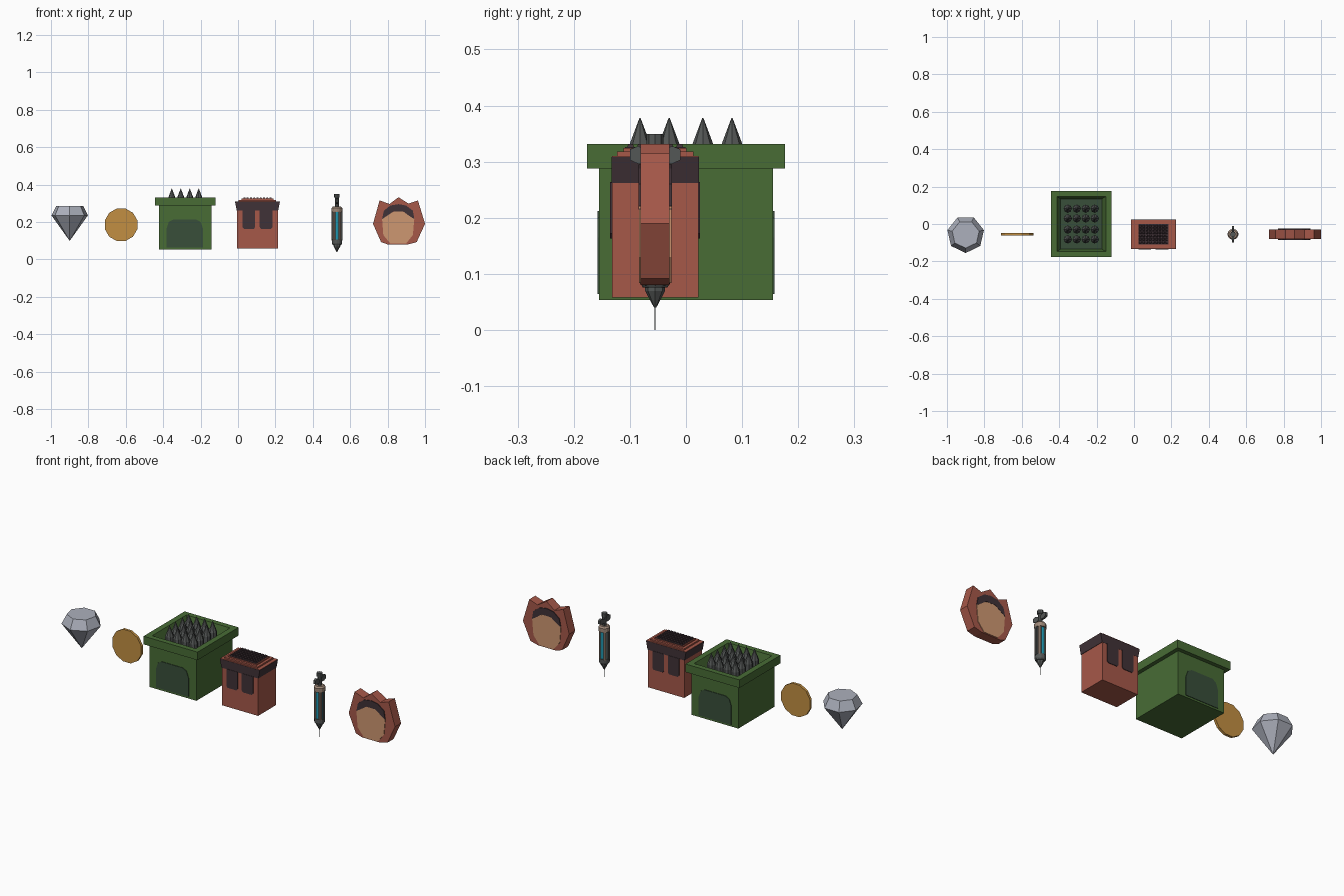
import bpy, bmesh, math

if "Cube" in bpy.data.objects:
    bpy.data.objects.remove(bpy.data.objects["Cube"])

def material(name, r, g, b):
    m = bpy.data.materials.new(name)
    lin = [(c / 255 / 12.92 if c < 11 else ((c / 255 + 0.055) / 1.055) ** 2.4) for c in (r, g, b)]
    m.diffuse_color = (*lin, 1)
    m.use_nodes = True
    m.node_tree.nodes["Principled BSDF"].inputs["Base Color"].default_value = m.diffuse_color
    return m

SILVER = material("silver", 172, 176, 188)
GOLD = material("gold", 194, 143, 66)
GREEN = material("green", 72, 108, 53)
DARK_GREEN = material("dark_green", 56, 78, 58)
RED = material("brick_red", 166, 88, 73)
DARK = material("dark_plum", 64, 50, 55)
STEEL = material("dark_steel", 84, 87, 86)
CYAN = material("cyan", 30, 150, 176)
SKIN = material("peach", 206, 151, 113)
TAUPE = material("taupe", 158, 136, 120)

def finish(name, bm, *mats):
    bmesh.ops.recalc_face_normals(bm, faces=bm.faces)
    me = bpy.data.meshes.new(name)
    bm.to_mesh(me)
    bm.free()
    for m in mats:
        me.materials.append(m)
    ob = bpy.data.objects.new(name, me)
    bpy.context.collection.objects.link(ob)
    return ob

def skin(bm, loops):
    """Bridge equal-length loops of points and cap both ends; returns the last cap."""
    rows = [[bm.verts.new(p) for p in lp] for lp in loops]
    n = len(rows[0])
    for a, b in zip(rows, rows[1:]):
        for i in range(n):
            bm.faces.new((a[i], a[(i + 1) % n], b[(i + 1) % n], b[i]))
    bm.faces.new(rows[0])
    return bm.faces.new(rows[-1])

def rect(cx, cy, hx, hy, z):
    return [(cx + sx * hx, cy + sy * hy, z) for sx, sy in ((-1, -1), (1, -1), (1, 1), (-1, 1))]

def ring(cx, cy, r, z, n, turn=-90):
    return [(cx + r * math.cos(math.radians(turn + 360 * i / n)),
             cy + r * math.sin(math.radians(turn + 360 * i / n)), z) for i in range(n)]

def turned(name, cx, cy, profile, n, mat, turn=-90):
    bm = bmesh.new()
    skin(bm, [ring(cx, cy, r, z, n, turn) for r, z in profile])
    return finish(name, bm, mat)

def stepped(name, cx, cy, profile, mat):
    bm = bmesh.new()
    skin(bm, [rect(cx, cy, hx, hy, z) for hx, hy, z in profile])
    return finish(name, bm, mat)

def prism(name, pts, y0, y1, mat):
    bm = bmesh.new()
    skin(bm, [[(x, y, z) for x, z in pts] for y in (y0, y1)])
    return finish(name, bm, mat)

def both_sides(name, pts, y0, y1, mat):
    """Thin painted plates on the front (y0) and back (y1)."""
    prism(name + "_front", pts, y0 - 0.003, y0 + 0.002, mat)
    prism(name + "_back", pts, y1 - 0.002, y1 + 0.003, mat)

Y = -0.055

# Gem
turned("gem", -0.9, Y, [(0.001, 0.10), (0.1, 0.235), (0.074, 0.285)], 7, SILVER)

# Coin
coin = [(-0.625 + 0.09 * math.cos(math.radians(15 + 30 * i)),
         0.185 + 0.09 * math.sin(math.radians(15 + 30 * i))) for i in range(12)]
prism("coin", coin, Y - 0.007, Y + 0.007, GOLD)

# Green spike box with open top and dark floor
bx = -0.282
bm = bmesh.new()
floor = skin(bm, [rect(bx, 0, *p) for p in (
    (0.141, 0.155, 0.054), (0.141, 0.155, 0.288), (0.162, 0.176, 0.288),
    (0.162, 0.176, 0.332), (0.131, 0.147, 0.332), (0.11, 0.134, 0.275))])
floor.material_index = 1
finish("spike_box", bm, GREEN, DARK_GREEN)
both_sides("box_panel", [(-0.382, 0.064), (-0.187, 0.064), (-0.187, 0.165), (-0.2, 0.2),
                         (-0.222, 0.212), (-0.347, 0.212), (-0.37, 0.2), (-0.382, 0.165)],
           -0.155, 0.155, DARK_GREEN)

# Spikes
for i, dx in enumerate((-0.072, -0.024, 0.024, 0.072)):
    for j, dy in enumerate((-0.082, -0.03, 0.03, 0.082)):
        turned(f"spike_{i}_{j}", bx + dx, dy,
               [(0.022, 0.27), (0.022, 0.322), (0.001, 0.378)], 8, STEEL)

# Red grill box: body, dark flared collar, stepped lid
gx = 0.104
stepped("grill_body", gx, Y, [(0.109, 0.077, 0.058), (0.109, 0.077, 0.27)], RED)
stepped("grill_collar", gx, Y, [(0.111, 0.078, 0.262), (0.12, 0.078, 0.308)], DARK)
stepped("grill_lid", gx, Y, [(0.119, 0.077, 0.307), (0.119, 0.077, 0.310), (0.1, 0.068, 0.310),
                             (0.1, 0.068, 0.318), (0.086, 0.056, 0.318), (0.086, 0.056, 0.324)], RED)
stepped("grill_plate", gx, Y, [(0.08, 0.054, 0.322), (0.08, 0.054, 0.326)], DARK)
for k, (a, b) in enumerate(((0.024, 0.092), (0.116, 0.185))):
    both_sides(f"grill_window_{k}", [(a + 0.008, 0.163), (b - 0.008, 0.163), (b, 0.172),
                                     (b, 0.264), (a, 0.264), (a, 0.172)], Y - 0.077, Y + 0.077, DARK)

# Grill studs
bm = bmesh.new()
for i in range(9):
    for j in range(6):
        x, y = gx + (i - 4) * 0.0175, Y + (j - 2.5) * 0.0175
        skin(bm, [rect(x, y, 0.0065, 0.0065, 0.325), rect(x, y, 0.004, 0.004, 0.332)])
finish("grill_studs", bm, DARK)

# Syringe
sx = 0.529
turned("syringe_needle", sx, Y, [(0.001, 0), (0.001, 0.045)], 6, STEEL)
turned("syringe_tip", sx, Y, [(0.002, 0.04), (0.018, 0.07), (0.018, 0.078), (0.025, 0.08)], 8, STEEL)
turned("syringe_fluid", sx, Y, [(0.022, 0.078), (0.022, 0.27)], 12, CYAN)
turned("syringe_lower_cap", sx, Y, [(0.022, 0.076), (0.027, 0.084), (0.027, 0.105)], 12, STEEL)
turned("syringe_upper_cap", sx, Y, [(0.029, 0.252), (0.029, 0.274), (0.022, 0.282)], 12, TAUPE)
for k in range(4):
    a = math.radians(45 + 90 * k)
    ux, uy = math.cos(a), math.sin(a)
    turned(f"syringe_rib_{k}", sx + 0.019 * ux, Y + 0.019 * uy,
           [(0.0085, 0.1), (0.0085, 0.256)], 8, TAUPE)
for s in (-1, 1):
    stepped(f"syringe_rail_{s}", sx + s * 0.0245, Y, [(0.004, 0.006, 0.1), (0.004, 0.006, 0.256)], STEEL)
    # finger grips
    bm = bmesh.new()
    skin(bm, [[(sx + d, Y + s * y, z) for y, z in
               ((0.008, 0.298), (0.03, 0.296), (0.045, 0.303), (0.045, 0.322), (0.03, 0.328), (0.008, 0.316))]
              for d in (-0.006, 0.006)])
    finish(f"syringe_grip_{s}", bm, STEEL)
turned("syringe_plunger", sx, Y, [(0.011, 0.275), (0.011, 0.338)], 8, STEEL)
turned("syringe_knob", sx, Y, [(0.015, 0.33), (0.015, 0.349)], 8, STEEL)

# Spiky-haired head badge
prism("badge_body", [(0.80, 0.08), (0.91, 0.08), (0.955, 0.092), (1.0, 0.19), (0.962, 0.315),
                     (0.912, 0.298), (0.858, 0.332), (0.81, 0.296), (0.757, 0.315), (0.722, 0.19),
                     (0.765, 0.092)], Y - 0.026, Y + 0.026, RED)
both_sides("badge_face", [(0.815, 0.084), (0.898, 0.084), (0.935, 0.13), (0.943, 0.22), (0.91, 0.245),
                          (0.858, 0.262), (0.805, 0.245), (0.77, 0.22), (0.777, 0.13)],
           Y - 0.026, Y + 0.026, SKIN)
both_sides("badge_hair", [(0.77, 0.215), (0.80, 0.235), (0.83, 0.255), (0.885, 0.255), (0.912, 0.235),
                          (0.943, 0.215), (0.935, 0.26), (0.898, 0.288), (0.858, 0.295),
                          (0.815, 0.288), (0.78, 0.26)],
           Y - 0.027, Y + 0.027, DARK)
